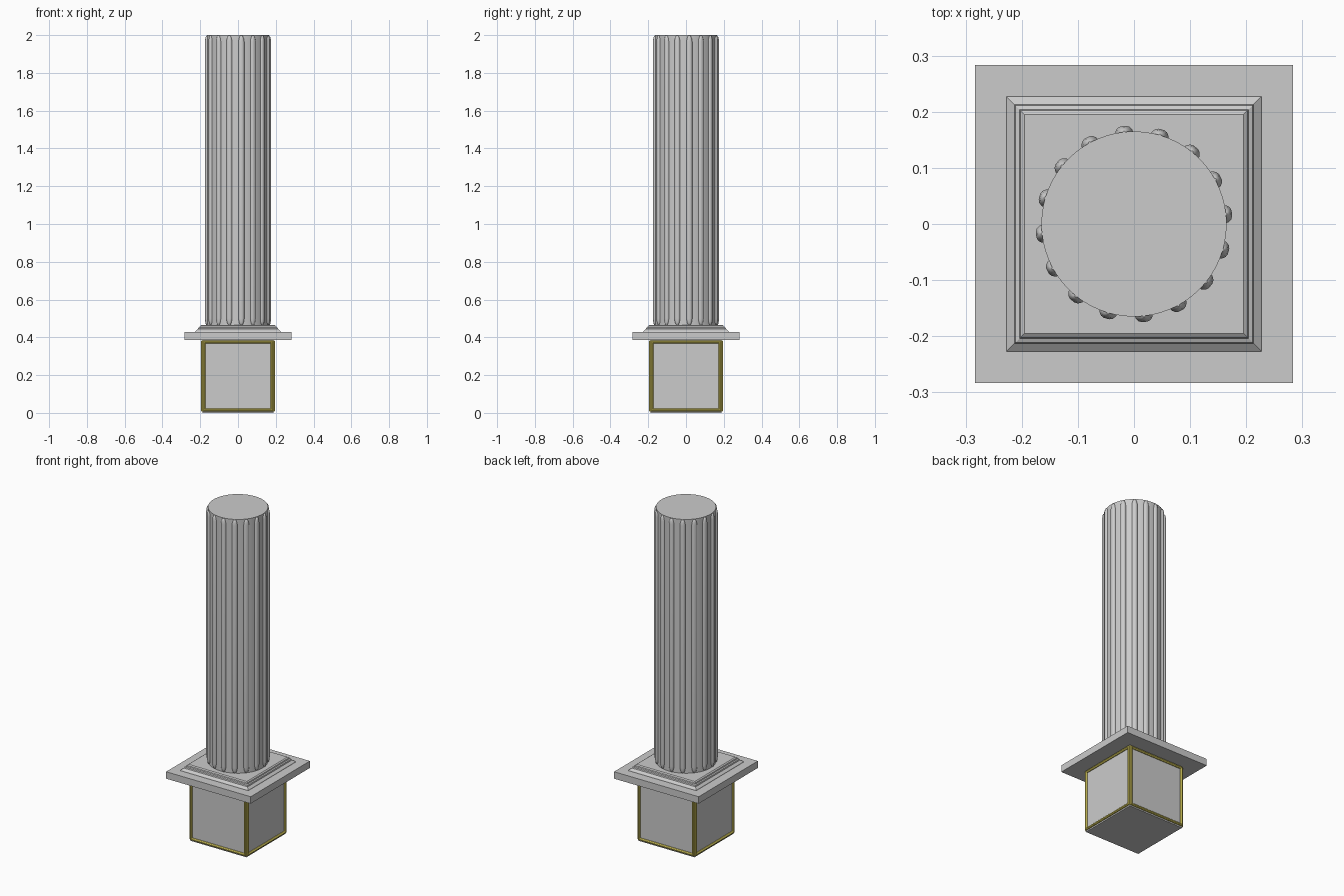
import bpy
from math import pi, cos, sin, radians
from mathutils import Matrix

if "Cube" in bpy.data.objects:
    bpy.data.objects.remove(bpy.data.objects["Cube"])


def add_mesh(name, verts, faces, mat=None, smooth=False):
    me = bpy.data.meshes.new(name)
    me.from_pydata(verts, [], faces)
    me.update()
    ob = bpy.data.objects.new(name, me)
    bpy.context.collection.objects.link(ob)
    if mat:
        me.materials.append(mat)
    if smooth:
        bpy.ops.object.select_all(action='DESELECT')
        ob.select_set(True)
        bpy.context.view_layer.objects.active = ob
        bpy.ops.object.shade_smooth_by_angle(angle=radians(35))
    return ob


def loft(rings, caps=True, closed=False):
    """Join equal-length rings of points with quads."""
    n, m = len(rings[0]), len(rings)
    verts = [p for r in rings for p in r]
    faces = []
    for k in range(m if closed else m - 1):
        a, b = k * n, ((k + 1) % m) * n
        faces += [(a + i, a + (i + 1) % n, b + (i + 1) % n, b + i) for i in range(n)]
    if caps and not closed:
        faces += [tuple(reversed(range(n))), tuple(range((m - 1) * n, m * n))]
    return verts, faces


def square(h, z):
    return [(-h, -h, z), (h, -h, z), (h, h, z), (-h, h, z)]


def circle(r, z, n=64):
    return [(r * cos(2 * pi * i / n), r * sin(2 * pi * i / n), z) for i in range(n)]


gold = bpy.data.materials.new("gold_trim")
gold.diffuse_color = (0.75, 0.65, 0.12, 1)
gold.use_nodes = True
gold.node_tree.nodes["Principled BSDF"].inputs["Base Color"].default_value = gold.diffuse_color

# Pedestal block
add_mesh("pedestal_block", *loft([square(0.187, 0.0), square(0.187, 0.39)]))

# Raised trim frame on each pedestal face
profile = [(0.187, 0.184), (0.187, 0.193), (0.183, 0.197),
           (0.178, 0.197), (0.173, 0.192), (0.173, 0.184)]
for i in range(4):
    ob = add_mesh(f"trim_frame_{i + 1}", *loft([square(h, d) for h, d in profile], closed=True), mat=gold)
    ob.data.transform(Matrix.Translation((0, 0, 0.195))
                      @ Matrix.Rotation(i * pi / 2, 4, 'Z') @ Matrix.Rotation(pi / 2, 4, 'X'))

# Overhanging slab
add_mesh("slab", *loft([square(0.283, 0.387), square(0.283, 0.429)]))

# Stepped moulding under the shaft
steps = [(0.228, 0.427), (0.226, 0.433), (0.213, 0.443), (0.211, 0.450),
         (0.204, 0.453), (0.202, 0.459), (0.195, 0.464)]
add_mesh("stepped_plinth", *loft([square(h, z) for h, z in steps]))

# Round shaft
add_mesh("shaft", *loft([circle(0.165, 0.46), circle(0.165, 2.0)]), smooth=True)

# Rounded ribs with tapering ends, sixteen around the shaft
ends = [(0.464, 0.15), (0.468, 0.5), (0.48, 0.8), (0.5, 1.0),
        (1.965, 1.0), (1.982, 0.8), (1.994, 0.5), (1.998, 0.15)]
section = [(0.160, -0.016), (0.167, -0.0155), (0.173, -0.011), (0.1755, -0.005),
           (0.1755, 0.005), (0.173, 0.011), (0.167, 0.0155), (0.160, 0.016)]
rings = [[(0.160 + (x - 0.160) * (0.35 + 0.65 * s), y * s, z) for x, y in section] for z, s in ends]
for i in range(16):
    ob = add_mesh(f"shaft_rib_{i + 1}", *loft(rings), smooth=True)
    ob.data.transform(Matrix.Rotation(radians(6.2 + 22.5 * i), 4, 'Z'))
